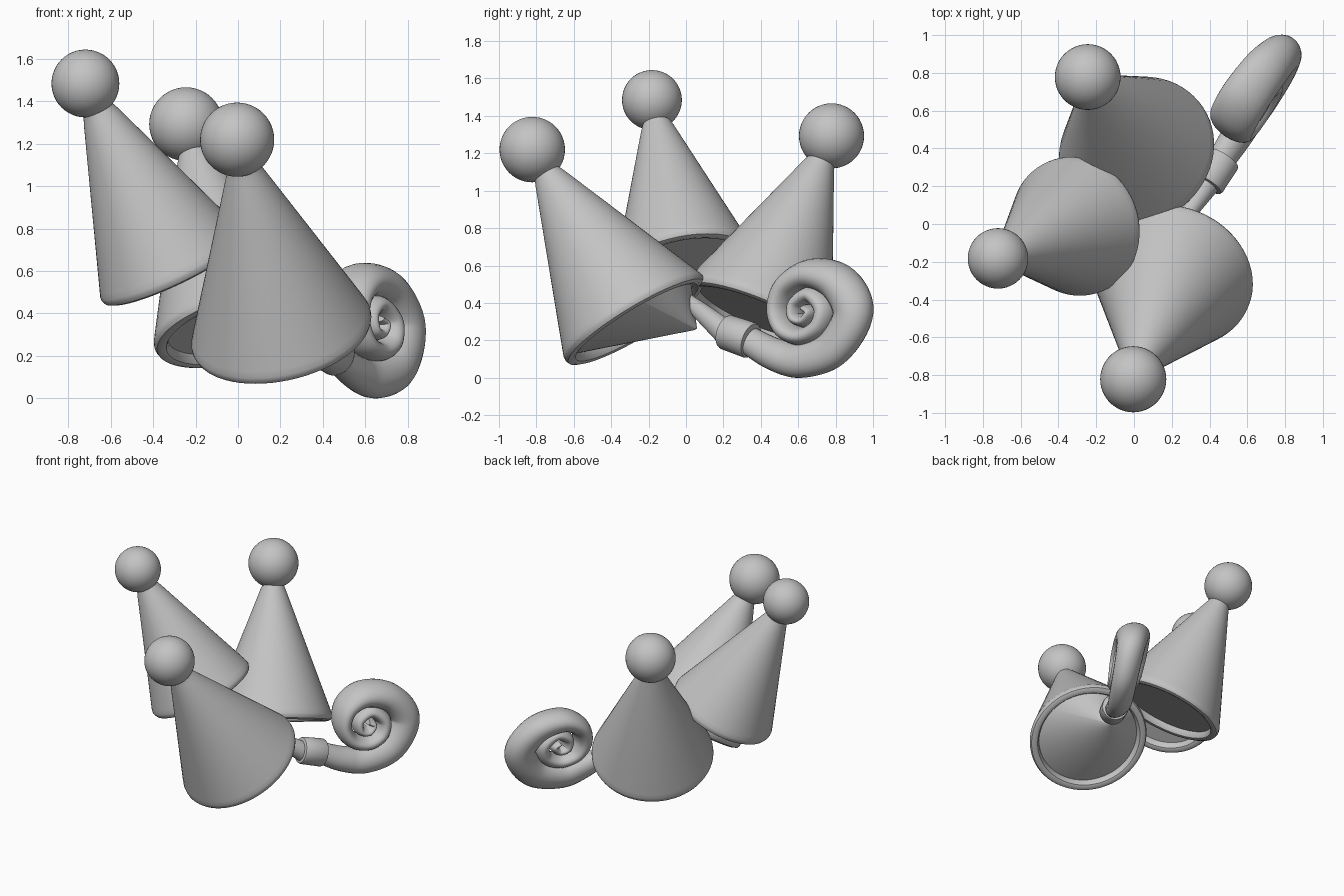
import bpy, bmesh, math
from mathutils import Vector

if "Cube" in bpy.data.objects:
    bpy.data.objects.remove(bpy.data.objects["Cube"])

# One plain grey for the whole model
grey = bpy.data.materials.new("plain grey")
grey.diffuse_color = (0.55, 0.55, 0.55, 1)
grey.use_nodes = True
grey.node_tree.nodes["Principled BSDF"].inputs["Base Color"].default_value = grey.diffuse_color


def finish(bm, name, angle=40):
    bmesh.ops.recalc_face_normals(bm, faces=bm.faces)
    mesh = bpy.data.meshes.new(name)
    bm.to_mesh(mesh)
    bm.free()
    mesh.materials.append(grey)
    obj = bpy.data.objects.new(name, mesh)
    bpy.context.collection.objects.link(obj)
    bpy.ops.object.select_all(action='DESELECT')
    obj.select_set(True)
    bpy.context.view_layer.objects.active = obj
    bpy.ops.object.shade_smooth_by_angle(angle=math.radians(angle))
    return obj


def bridge(bm, rings):
    """Join rings of vertices into a tube and cap both ends."""
    n = len(rings[0])
    for a, b in zip(rings, rings[1:]):
        for i in range(n):
            j = (i + 1) % n
            bm.faces.new((a[i], a[j], b[j], b[i]))
    bm.faces.new(rings[0])
    bm.faces.new(rings[-1])


def lathe(name, profile, base, axis, segs=64, peak=None):
    """Spin (radius, height) points about an axis; peak moves the last ring."""
    bm = bmesh.new()
    rot = Vector(axis).to_track_quat('Z', 'Y')
    rings = []
    for k, (r, h) in enumerate(profile):
        centre = Vector(base) + rot @ Vector((0, 0, h))
        if peak and k == len(profile) - 1:
            centre = Vector(peak)
        ring = []
        for i in range(segs):
            t = 2 * math.pi * i / segs
            ring.append(bm.verts.new(centre + rot @ Vector((r * math.cos(t), r * math.sin(t), 0))))
        rings.append(ring)
    bridge(bm, rings)
    return finish(bm, name)


# Party hats: cone with rolled rim and recessed underside, plus a ball on the tip
def hat(name, base, tip, R, ball, peak=None):
    base, tip = Vector(base), Vector(tip)
    L = (tip - base).length
    profile = [(0.05, L - 0.05), (0.075, L - ball + 0.02), (0.09, L - ball - 0.015),
               (R - 0.012, 0.055), (R - 0.001, 0.025), (R, 0.008), (R - 0.008, -0.01),
               (R - 0.03, -0.02), (R - 0.052, -0.014), (R - 0.065, 0.006),
               (R - 0.07, 0.03), (0.01, 0.03)]
    lathe(name + "_cone", profile, base, tip - base, peak=peak)
    bm = bmesh.new()
    bmesh.ops.create_uvsphere(bm, u_segments=48, v_segments=24, radius=ball)
    bmesh.ops.translate(bm, verts=bm.verts, vec=tip)
    finish(bm, name + "_ball", 60)


hat("left_hat", (-0.304, -0.01, 0.612), (-0.72, -0.182, 1.485), 0.372, 0.16)
hat("back_hat", (0.017, 0.38, 0.335), (-0.245, 0.778, 1.293), 0.422, 0.174)
# The front hat's underside is drawn out towards the blower
hat("front_hat", (0.207, -0.27, 0.307), (-0.004, -0.822, 1.22), 0.432, 0.175,
    peak=(0.27, 0.05, 0.26))

# Party blower: lies in a leaning plane; u runs along it, m is sideways
U, M = Vector((0.56, 0.83, 0)), Vector((0.83, -0.56, 0))


def place(u, z, m):
    return U * u + M * m + Vector((0, 0, z))


mouth, c0, c1 = place(0.14, 0.42, 0.205), place(0.385, 0.247, 0.2), place(0.555, 0.197, 0.195)
lathe("blower_mouthpiece", [(0.03, 0), (0.037, 0.01), (0.07, (c0 - mouth).length + 0.02)],
      mouth, c0 - mouth, segs=32)
lc = (c1 - c0).length
lathe("blower_collar", [(0.075, 0), (0.09, 0.004), (0.095, 0.015), (0.098, lc - 0.015),
                        (0.093, lc - 0.004), (0.075, lc)], c0, c1 - c0, segs=48)

# Coiled tube: path points are u, z, thickness in the plane, sideways half width
path = [Vector(p) for p in (
    (0.52, 0.207, 0.072, 0.072), (0.70, 0.125, 0.085, 0.083), (0.87, 0.093, 0.094, 0.09),
    (1.07, 0.160, 0.105, 0.095), (1.175, 0.345, 0.110, 0.105), (1.07, 0.505, 0.098, 0.122),
    (0.89, 0.555, 0.082, 0.13), (0.755, 0.49, 0.068, 0.13), (0.714, 0.37, 0.060, 0.12),
    (0.765, 0.262, 0.054, 0.11), (0.88, 0.222, 0.050, 0.10), (0.985, 0.27, 0.052, 0.095),
    (1.01, 0.37, 0.052, 0.095), (0.92, 0.445, 0.045, 0.09), (0.83, 0.40, 0.040, 0.088),
    (0.83, 0.325, 0.034, 0.085), (0.89, 0.305, 0.030, 0.08), (0.93, 0.35, 0.026, 0.08),
    (0.89, 0.375, 0.02, 0.075))]
ext = [2 * path[0] - path[1]] + path + [2 * path[-1] - path[-2]]
samples = []
for k in range(len(path) - 1):
    a, b, c, d = ext[k:k + 4]
    for s in range(8):
        t = s / 8
        samples.append(0.5 * (2 * b + (c - a) * t + (2 * a - 5 * b + 4 * c - d) * t * t
                              + (3 * b - a - 3 * c + d) * t ** 3))
samples.append(path[-1])

bm = bmesh.new()
rings = []
for k, p in enumerate(samples):
    d = samples[min(k + 1, len(samples) - 1)] - samples[max(k - 1, 0)]
    ln = math.hypot(d[0], d[1])
    nu, nz = -d[1] / ln, d[0] / ln
    inner = min(max((k - 64) / 24, 0), 1)  # inner turns sit slightly outward
    ring = []
    for i in range(24):
        t = 2 * math.pi * i / 24
        u = p[0] + nu * p[2] * math.cos(t)
        z = p[1] + nz * p[2] * math.cos(t)
        m = 0.185 - 0.16 * (z - 0.1) + 0.015 * inner + p[3] * math.sin(t)
        if k < 12:  # ease the straight start into the collar's line
            m += 0.025 * (1 - k / 12)
        ring.append(bm.verts.new(place(u, z, m)))
    rings.append(ring)
bridge(bm, rings)
finish(bm, "blower_coil", 50)
